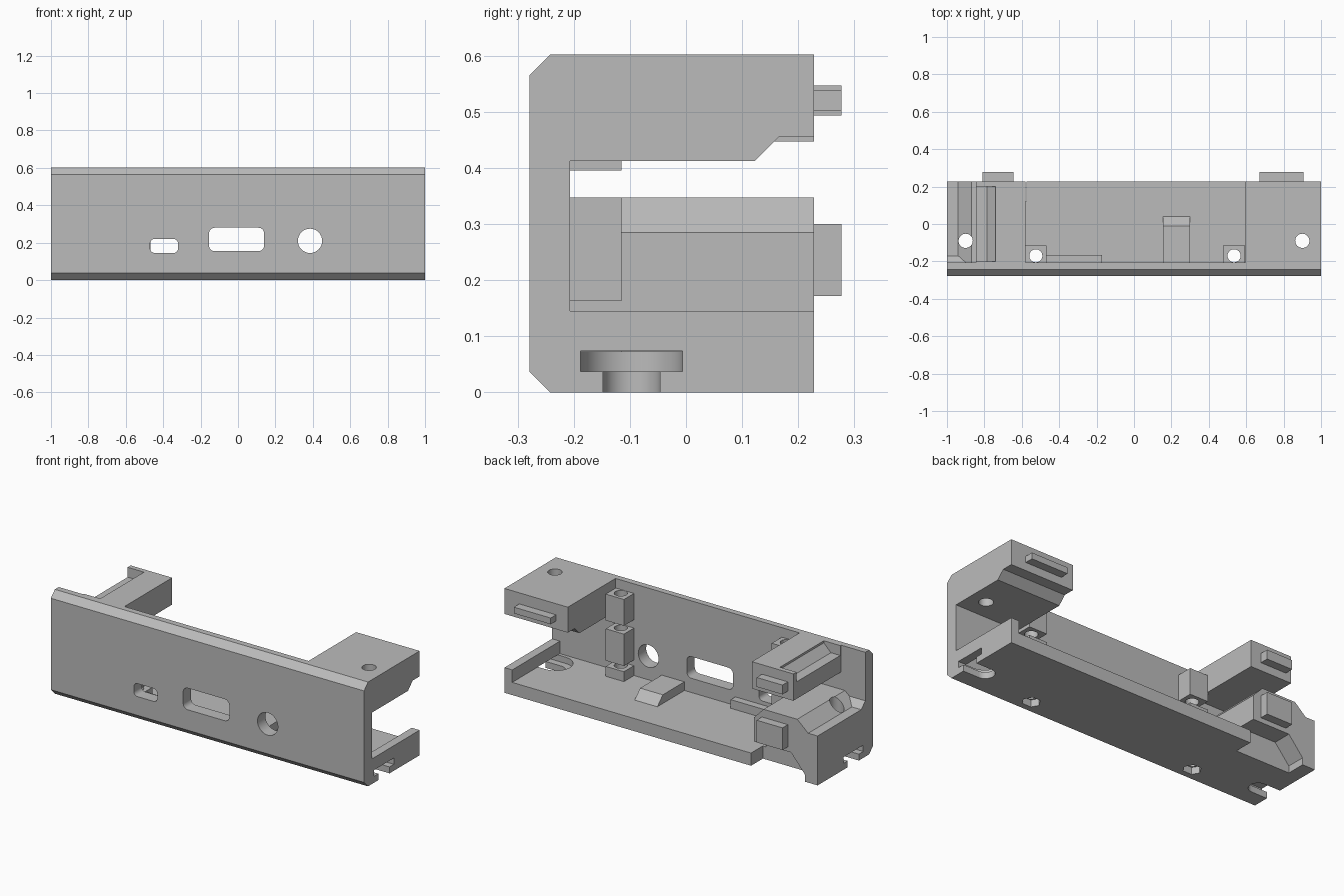
import bpy, bmesh, math
from mathutils import Vector

cube = bpy.data.objects.get("Cube")
if cube:
    bpy.data.objects.remove(cube, do_unlink=True)

grey = bpy.data.materials.new("plain grey")
grey.use_nodes = True
colour = (0.5, 0.5, 0.5, 1)
grey.diffuse_color = colour
grey.node_tree.nodes["Principled BSDF"].inputs["Base Color"].default_value = colour


def prism(name, points, axis, lo, hi):
    """Extrude a 2D outline along an axis; outlines are yz, xz or xy."""
    def place(p, d):
        return {"x": (d, *p), "y": (p[0], d, p[1]), "z": (*p, d)}[axis]
    bm = bmesh.new()
    face = bm.faces.new([bm.verts.new(place(p, lo)) for p in points])
    out = bmesh.ops.extrude_face_region(bm, geom=[face])
    moved = [v for v in out["geom"] if isinstance(v, bmesh.types.BMVert)]
    shift = Vector(place((0, 0), hi - lo))
    bmesh.ops.translate(bm, verts=moved, vec=shift)
    bmesh.ops.recalc_face_normals(bm, faces=bm.faces)
    mesh = bpy.data.meshes.new(name)
    bm.to_mesh(mesh)
    bm.free()
    mesh.materials.append(grey)
    ob = bpy.data.objects.new(name, mesh)
    bpy.context.collection.objects.link(ob)
    return ob


def rect(a, b, c, d):
    return [(a, c), (b, c), (b, d), (a, d)]


def box(name, x, y, z):
    return prism(name, rect(*x, *y), "z", *z)


def circle(cx, cy, r, n=32):
    return [(cx + r * math.cos(2 * math.pi * i / n),
             cy + r * math.sin(2 * math.pi * i / n)) for i in range(n)]


def rounded(a, b, c, d, r, n=6):
    pts = []
    corners = [(b - r, d - r), (a + r, d - r), (a + r, c + r), (b - r, c + r)]
    for k, (cx, cy) in enumerate(corners):
        for i in range(n + 1):
            t = math.pi / 2 * (k + i / n)
            pts.append((cx + r * math.cos(t), cy + r * math.sin(t)))
    return pts


def cut(ob, *cutters):
    """Subtract cutters, bake the result and remove the cutters."""
    for c in cutters:
        m = ob.modifiers.new("cut", "BOOLEAN")
        m.operation, m.solver, m.object = "DIFFERENCE", "EXACT", c
    bpy.context.view_layer.update()
    graph = bpy.context.evaluated_depsgraph_get()
    mesh = bpy.data.meshes.new_from_object(ob.evaluated_get(graph))
    ob.modifiers.clear()
    ob.data = mesh
    for c in cutters:
        bpy.data.objects.remove(c, do_unlink=True)


def hole(x, y, r, lo=-0.1, hi=0.7, n=32):
    return prism("hole_cutter", circle(x, y, r, n), "z", lo, hi)


def keyhole(side):
    """T-shaped screw slot that opens through one end."""
    cx, cy = side * 0.9, -0.097
    cutters = []
    for r, lo, hi in ((0.051, -0.1, 0.05), (0.091, 0.037, 0.0735)):
        pts = []
        for i in range(17):
            t = math.pi / 2 + math.pi * i / 16
            pts.append((cx + side * r * math.cos(t), cy + r * math.sin(t)))
        pts += [(side * 1.1, cy - r), (side * 1.1, cy + r)]
        cutters.append(prism("slot_cutter", pts, "z", lo, hi))
    return cutters


BACK, INNER, FLOOR = 0.228, -0.207, 0.073
POSTS = ((0.535, -0.17), (-0.525, -0.17))

# Front plate with chamfered long edges and three openings
plate = prism("front_plate", [(-0.279, 0.037), (-0.242, 0), (INNER, 0), (INNER, 0.602),
                              (-0.242, 0.602), (-0.279, 0.565)], "x", -1, 1)
cut(plate,
    prism("small_cutter", rounded(-0.47, -0.32, 0.145, 0.22, 0.025), "y", -0.4, 0),
    prism("wide_cutter", rounded(-0.155, 0.14, 0.155, 0.28, 0.03), "y", -0.4, 0),
    prism("round_cutter", circle(0.385, 0.21, 0.065), "y", -0.4, 0))

# Floor with a raised rim at the left end
floor = prism("floor", [(-0.6, 0), (1, 0), (1, 0.145), (0.95, 0.145),
                        (0.95, FLOOR), (-0.6, FLOOR)], "y", INNER, BACK)
nuts = [hole(x, y, 0.05, -0.1, 0.04, 6) for x, y in POSTS]
cut(floor, box("gap_cutter", (-0.7, -0.575), (0.12, 0.4), (-0.1, 0.4)),
    *[hole(x, y, 0.035) for x, y in POSTS], *nuts, *keyhole(1))

# Split posts with screw holes
for side, (x, y) in zip(("left", "right"), POSTS):
    for part, lo, hi in (("lower", FLOOR, 0.13), ("middle", 0.163, 0.347),
                         ("upper", 0.395, 0.547)):
        post = box(f"{side}_{part}_post", (x - 0.058, x + 0.058), (INNER, -0.115), (lo, hi))
        cut(post, hole(x, y, 0.035))

# Ramp and ledge on the floor
prism("ramp", [(INNER, FLOOR), (0.04, FLOOR), (-0.01, 0.123), (INNER, 0.123)],
      "x", 0.155, 0.3)
box("ledge", (-0.47, -0.17), (INNER, -0.165), (FLOOR, 0.123))

# Upper left block with its stepped underside
block = prism("upper_left_block", [(INNER, 0.412), (0.122, 0.412), (0.165, 0.455),
                                   (BACK, 0.455), (BACK, 0.602), (INNER, 0.602)],
              "x", 0.595, 1)
cut(block, hole(0.9, -0.09, 0.038))
box("upper_left_tab", (0.67, 0.905), (BACK, 0.277), (0.502, 0.538))

# Upper right arm with a side recess
arm = box("upper_right_arm", (-0.845, -0.58), (INNER, BACK), (0.447, 0.602))
cut(arm, prism("recess_cutter", [(-0.74, 0.7), (-0.74, 0.59), (-0.785, 0.545),
                                 (-0.9, 0.545), (-0.9, 0.7)], "y", -0.2, 0.2))
box("upper_right_tab", (-0.81, -0.645), (BACK, 0.277), (0.493, 0.547))

# Lower right block with chamfered shoulders and an undercut at the back
low = prism("lower_right_block", [(-1, 0), (-0.595, 0), (-0.595, 0.285), (-0.655, 0.347),
                                  (-0.87, 0.347), (-0.94, 0.285), (-1, 0.285)],
            "y", INNER, BACK)
undercut = prism("undercut_cutter", [(-0.5, -0.1), (-0.5, 0.145), (-0.83, 0.145),
                                     (-0.92, 0.04), (-0.92, -0.1)], "y", 0.12, 0.4)
cut(low, undercut, hole(-0.9, -0.09, 0.038), *keyhole(-1))
prism("corner_slope", [(INNER, 0.28), (-0.17, 0.285), (INNER, 0.322)], "x", -1, -0.9)
box("lower_right_tab", (-0.81, -0.645), (BACK, 0.277), (0.172, 0.3))

# Keep facets crisp and round holes smooth
meshes = [o for o in bpy.context.collection.objects
          if o.type == "MESH" and o.material_slots and o.material_slots[0].material == grey]
bpy.ops.object.select_all(action="DESELECT")
for o in meshes:
    o.select_set(True)
bpy.context.view_layer.objects.active = meshes[0]
bpy.ops.object.shade_smooth_by_angle(angle=math.radians(30))
